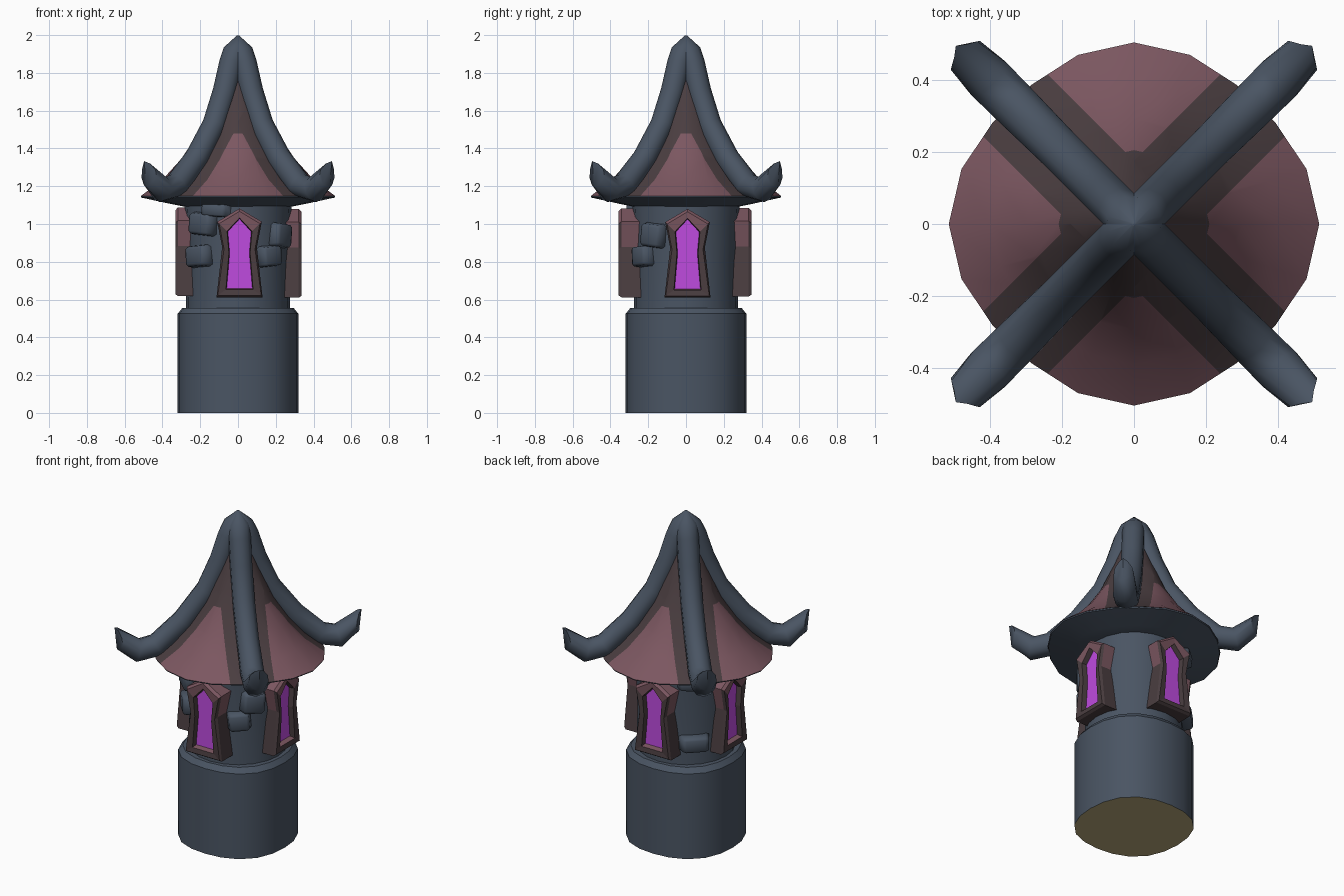
import bpy, bmesh, math
from mathutils import Vector, Matrix

if "Cube" in bpy.data.objects:
    bpy.data.objects.remove(bpy.data.objects["Cube"])


def material(name, rgb):
    m = bpy.data.materials.new(name)
    m.diffuse_color = (*rgb, 1)
    m.use_nodes = True
    m.node_tree.nodes["Principled BSDF"].inputs["Base Color"].default_value = m.diffuse_color
    return m


SLATE = material("slate", (0.068, 0.090, 0.125))
ROSE = material("dusty_rose", (0.20, 0.095, 0.118))
BROWN = material("dark_brown", (0.068, 0.047, 0.051))
PURPLE = material("purple_glass", (0.52, 0.07, 0.74))
OLIVE = material("olive_underside", (0.48, 0.40, 0.20))


def finish(bm, name, mats, smooth=None):
    bmesh.ops.recalc_face_normals(bm, faces=bm.faces)
    me = bpy.data.meshes.new(name)
    bm.to_mesh(me)
    bm.free()
    ob = bpy.data.objects.new(name, me)
    bpy.context.collection.objects.link(ob)
    for m in mats:
        me.materials.append(m)
    if smooth:
        bpy.ops.object.select_all(action='DESELECT')
        ob.select_set(True)
        bpy.context.view_layer.objects.active = ob
        bpy.ops.object.shade_smooth_by_angle(angle=math.radians(smooth))
    return ob


def bridge(bm, rings):
    """Quads between successive closed vertex loops; returns (ring, segment, face)."""
    out = []
    for r, (a, b) in enumerate(zip(rings, rings[1:])):
        n = len(a)
        for i in range(n):
            j = (i + 1) % n
            out.append((r, i, bm.faces.new((a[i], a[j], b[j], b[i]))))
    return out


def lathe(profile, sides, sy=1.0, square=0.0):
    """Turned shape; square > 0 widens it on the diagonals, < 0 narrows it there."""
    bm = bmesh.new()
    rings = []
    for r, z in profile:
        ring = []
        for i in range(sides):
            a = 2 * math.pi * i / sides
            q = r * (1 + square * (1 - math.cos(4 * a)) / 2)
            ring.append(bm.verts.new((q * math.cos(a), sy * q * math.sin(a), z)))
        rings.append(ring)
    bridge(bm, rings)
    bm.faces.new(rings[0])
    bm.faces.new(rings[-1])
    bm.normal_update()
    return bm


# Wider drum at the bottom, slightly squarish, with an olive underside
bm = lathe([(0.319, 0), (0.319, 0.525), (0.295, 0.555)], 20, square=0.055)
for f in bm.faces:
    if f.calc_center_median().z < 0.001:
        f.material_index = 1
finish(bm, "tower_drum", [SLATE, OLIVE], 30)

# Round upper wall
bm = lathe([(0.275, 0.54), (0.272, 0.80), (0.285, 1.12)], 20)
finish(bm, "tower_wall", [SLATE], 30)

# Dark eave under the roof
bm = lathe([(0.275, 1.09), (0.36, 1.107), (0.512, 1.14), (0.514, 1.148)], 20, 0.98, -0.06)
finish(bm, "eave_underside", [SLATE], 30)

# Bell-shaped roof: cut along lines beside the ribs, so each side gets a rose panel
bm = lathe([(0.516, 1.147), (0.40, 1.235), (0.30, 1.345), (0.21, 1.48),
            (0.13, 1.65), (0.05, 1.86)], 20, 0.98, -0.06)
STRIP = 0.125
diagonals = [Vector((1, 1, 0)).normalized(), Vector((1, -1, 0)).normalized()]
for n in diagonals:
    for s in (-1, 1):
        bmesh.ops.bisect_plane(bm, geom=bm.verts[:] + bm.edges[:] + bm.faces[:],
                               plane_co=n * STRIP * s, plane_no=n)
for f in bm.faces:
    c = f.calc_center_median()
    near_rib = min(abs(c.dot(n)) for n in diagonals) < STRIP
    f.material_index = 1 if near_rib or c.z > 1.48 else 0
finish(bm, "roof", [ROSE, BROWN], 40)

# Four curved ribs ending in pointed hooks: (distance out, z, radius, half width)
PATH = [(0.0, 1.998, 0.006, 0.006), (0.012, 1.935, 0.07, 0.065), (0.05, 1.85, 0.066, 0.064),
        (0.10, 1.70, 0.064, 0.064), (0.177, 1.525, 0.064, 0.064), (0.31, 1.345, 0.066, 0.064),
        (0.46, 1.205, 0.068, 0.068), (0.57, 1.182, 0.068, 0.07), (0.695, 1.265, 0.068, 0.06)]
SIDES = 10
for k in range(4):
    bm = bmesh.new()
    rings = []
    for i, (d, z, r, w) in enumerate(PATH):
        p, q = PATH[max(i - 1, 0)], PATH[min(i + 1, len(PATH) - 1)]
        t = Vector((q[0] - p[0], 0, q[1] - p[1])).normalized()
        tip = i == len(PATH) - 1
        if tip:
            t = Vector((1, 0, -0.1)).normalized()
        if i < 2:
            t = Vector((0, 0, -1))
        up = Vector((-t.z, 0, t.x))
        ring = []
        for j in range(SIDES):
            c, s = math.cos(2 * math.pi * j / SIDES), math.sin(2 * math.pi * j / SIDES)
            width = w * (1 - 0.35 * max(c, 0)) if tip else w
            back = 0.03 * abs(s) if tip else 0
            ring.append(bm.verts.new(Vector((d - back, width * s, z)) + up * r * c))
        rings.append(ring)
    bridge(bm, rings)
    bm.faces.new(rings[0])
    # the hook's end is two faces meeting in an upright ridge
    end, h = rings[-1], SIDES // 2
    bm.faces.new(end[:h + 1])
    bm.faces.new(end[h:] + end[:1])
    bmesh.ops.rotate(bm, verts=bm.verts, cent=(0, 0, 0),
                     matrix=Matrix.Rotation(math.pi / 4 + k * math.pi / 2, 3, 'Z'))
    finish(bm, f"roof_rib_{k + 1}", [SLATE], 50)


# Framed windows with a pinched waist and a pointed head
def outline(bottom, waist, shoulder, apex):
    half = [bottom, waist, shoulder]
    return [(-x, z) for x, z in half] + [(0, apex)] + [(x, z) for x, z in reversed(half)]


OUTER = outline((0.122, 0.615), (0.092, 0.88), (0.118, 1.015), 1.085)
FRONT = outline((0.115, 0.625), (0.082, 0.87), (0.108, 1.005), 1.07)
INNER = outline((0.072, 0.655), (0.056, 0.85), (0.066, 0.965), 1.035)
GLASS = outline((0.068, 0.662), (0.052, 0.85), (0.062, 0.963), 1.03)


def window(name, turn, reach, dz):
    bm = bmesh.new()
    loops = [(OUTER, 0.21), (OUTER, reach - 0.015), (FRONT, reach),
             (INNER, reach - 0.004), (GLASS, reach - 0.035)]
    rings = [[bm.verts.new((x + 0.008, -y, z + dz)) for x, z in pts] for pts, y in loops]
    for ring, seg, f in bridge(bm, rings):
        head = seg in (2, 3)
        upper_side = seg in (1, 4) and ring == 0
        sill = seg == 6 and ring == 3
        f.material_index = 1 if (head and ring < 3) or upper_side or sill else 0
    bm.faces.new(rings[0])
    bm.faces.new(rings[-1]).material_index = 2
    bmesh.ops.rotate(bm, verts=bm.verts, cent=(0, 0, 0),
                     matrix=Matrix.Rotation(math.radians(turn), 3, 'Z'))
    finish(bm, name, [BROWN, ROSE, PURPLE])


window("window_front", 0, 0.357, -0.003)
window("window_right", 90, 0.336, -0.005)
window("window_back", 180, 0.346, 0.0)
window("window_left", 270, 0.332, 0.003)

# Loose stones standing out of the wall: (x, y, z, width, height, tilt)
STONES = [(-0.185, -0.215, 1.0, 0.17, 0.13, 5), (-0.205, -0.185, 0.83, 0.17, 0.125, -4),
          (-0.115, -0.255, 1.075, 0.17, 0.08, 3), (0.22, -0.17, 0.94, 0.15, 0.14, 6),
          (0.165, -0.225, 0.83, 0.14, 0.12, -5), (-0.20, 0.20, 0.69, 0.18, 0.10, 0),
          (-0.18, 0.215, 1.06, 0.15, 0.08, 4)]
for k, (x, y, z, w, h, tilt) in enumerate(STONES):
    bm = bmesh.new()
    bmesh.ops.create_cube(bm, size=1)
    for v in bm.verts:
        if v.co.y < 0:      # outer face is smaller
            v.co.x *= 0.8
            v.co.z *= 0.82
    bmesh.ops.bevel(bm, geom=bm.edges[:], offset=0.1, segments=1, affect='EDGES')
    bmesh.ops.transform(bm, verts=bm.verts, matrix=Matrix.Translation((x, y, z))
                        @ Matrix.Rotation(math.atan2(x, -y), 4, 'Z')
                        @ Matrix.Rotation(math.radians(tilt), 4, 'Y')
                        @ Matrix.Diagonal((w, 0.085, h, 1)))
    finish(bm, f"wall_stone_{k + 1}", [SLATE], 60)
